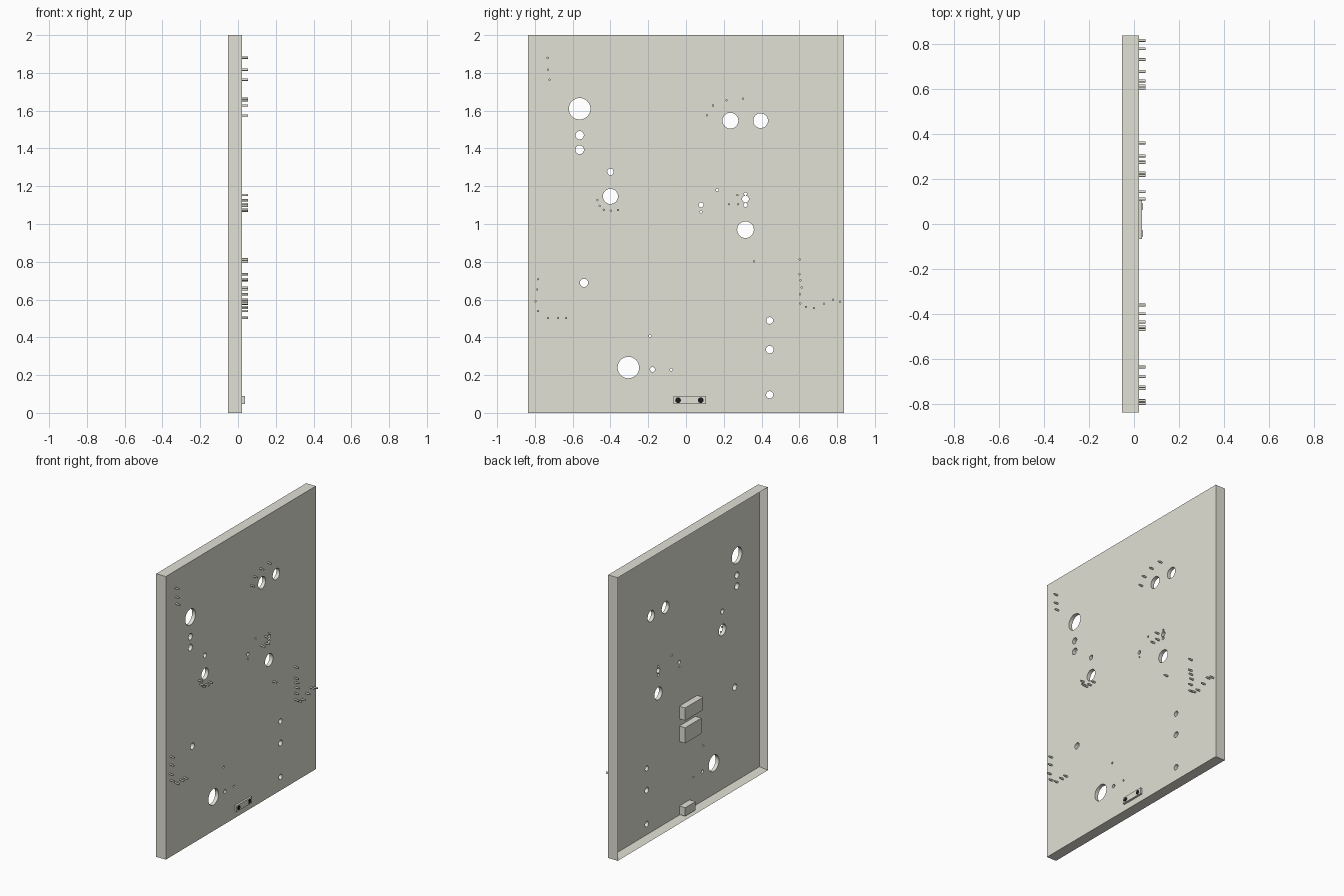
import bpy, bmesh
from mathutils import Matrix, Vector

if "Cube" in bpy.data.objects:
    bpy.data.objects.remove(bpy.data.objects["Cube"])

BACK, FLOOR, FRONT, PEG_END = -0.053, -0.004, 0.022, 0.052
HALF_Y, HEIGHT, RIM = 0.837, 2.0, 0.03


def material(name, rgb):
    m = bpy.data.materials.new(name)
    m.diffuse_color = (*rgb, 1)
    m.use_nodes = True
    m.node_tree.nodes["Principled BSDF"].inputs["Base Color"].default_value = m.diffuse_color
    return m


BOARD = material("board_beige", (0.76, 0.75, 0.67))
BLACK = material("lens_black", (0.01, 0.01, 0.01))


def finish(name, bm, mat):
    me = bpy.data.meshes.new(name)
    bmesh.ops.recalc_face_normals(bm, faces=bm.faces)
    bm.to_mesh(me)
    bm.free()
    ob = bpy.data.objects.new(name, me)
    bpy.context.collection.objects.link(ob)
    me.materials.append(mat)
    return ob


def add_box(bm, x0, x1, y0, y1, z0, z1):
    centre = Vector((x0 + x1, y0 + y1, z0 + z1)) / 2
    bmesh.ops.create_cube(bm, size=1, matrix=Matrix.Translation(centre)
                          @ Matrix.Diagonal((x1 - x0, y1 - y0, z1 - z0, 1)))


def box(name, *bounds):
    bm = bmesh.new()
    add_box(bm, *bounds)
    return finish(name, bm, BOARD)


def rods(name, spots, x0, x1, segments, mat):
    """Cylinders along x at (y, z, radius)."""
    bm = bmesh.new()
    for y, z, r in spots:
        bmesh.ops.create_cone(
            bm, cap_ends=True, segments=segments, radius1=r, radius2=r, depth=x1 - x0,
            matrix=Matrix.Translation(((x0 + x1) / 2, y, z)) @ Matrix.Rotation(1.5707963, 4, 'Y'))
    return finish(name, bm, mat)


def smooth(ob):
    bpy.ops.object.select_all(action='DESELECT')
    ob.select_set(True)
    bpy.context.view_layer.objects.active = ob
    bpy.ops.object.shade_smooth_by_angle(angle=0.6)


# Panel: box with a recessed back inside a raised rim
bm = bmesh.new()
add_box(bm, BACK, FRONT, -HALF_Y, HALF_Y, 0, HEIGHT)
bm.normal_update()
rear = min(bm.faces, key=lambda f: f.calc_center_median().x)
bmesh.ops.inset_region(bm, faces=[rear], thickness=RIM)
for v in rear.verts:
    v.co.x = FLOOR + 0.0
rear_depth = FLOOR
panel = finish("panel", bm, BOARD)

# Round holes through the panel: y, z, radius
holes = [
    (-.563, 1.61, .057), (-.563, 1.47, .022), (-.563, 1.393, .023),
    (-.40, 1.276, .017), (-.40, 1.146, .04),
    (.235, 1.547, .042), (.395, 1.547, .039),
    (.165, 1.18, .007), (.08, 1.101, .013), (.08, 1.065, .006),
    (.315, 1.16, .008), (.315, 1.132, .018), (.315, 1.101, .011), (.315, .97, .044),
    (-.54, .688, .022), (.443, .489, .018), (.443, .335, .02), (.443, .096, .019),
    (-.19, .407, .007), (-.305, .24, .057), (-.177, .23, .013), (-.078, .229, .007),
]
cutter = rods("hole_cutter", holes, -0.1, 0.1, 32, BOARD)
cutter.hide_render = True
mod = panel.modifiers.new("holes", 'BOOLEAN')
mod.operation, mod.solver, mod.object = 'DIFFERENCE', 'EXACT', cutter
bpy.context.view_layer.objects.active = panel
bpy.ops.object.modifier_apply(modifier=mod.name)
bpy.data.objects.remove(cutter)
smooth(panel)

# Groups of small pegs on the front face: y, z
peg_groups = {
    "upper_left_pegs": [(-.732, 1.88), (-.73, 1.817), (-.722, 1.764)],
    "upper_right_pegs": [(.111, 1.575), (.143, 1.627), (.215, 1.655), (.302, 1.663)],
    "left_arc_pegs": [(-.47, 1.126), (-.457, 1.096), (-.435, 1.075), (-.398, 1.07), (-.36, 1.074)],
    "centre_pegs": [(.272, 1.153), (.228, 1.105), (.275, 1.105), (.36, .802)],
    "right_curve_pegs": [(.602, .813), (.602, .734), (.607, .702), (.613, .664), (.603, .628),
                         (.605, .58), (.635, .561), (.677, .555), (.73, .578), (.778, .599),
                         (.815, .588)],
    "left_curve_pegs": [(-.784, .708), (-.788, .653), (-.797, .591), (-.783, .539),
                        (-.73, .502), (-.677, .503), (-.635, .502)],
}
for name, spots in peg_groups.items():
    smooth(rods(name, [(y, z, .006) for y, z in spots], FRONT - .005, PEG_END, 16, BOARD))

# Sensor bar with two black lenses low on the front
box("sensor_bar", FRONT - .005, .036, -.067, .107, .046, .089)
smooth(rods("sensor_lenses", [(-.042, .067, .015), (.078, .067, .015)], .03, .038, 24, BLACK))

# Electronics boxes and sensor housing inside the recess
box("upper_electronics_box", -.05, FLOOR + .003, -.12, .08, .70, .79)
box("lower_electronics_box", -.05, FLOOR + .003, -.10, .08, .54, .65)
box("sensor_housing", -.05, FLOOR + .003, -.035, .08, RIM - .005, .085)
